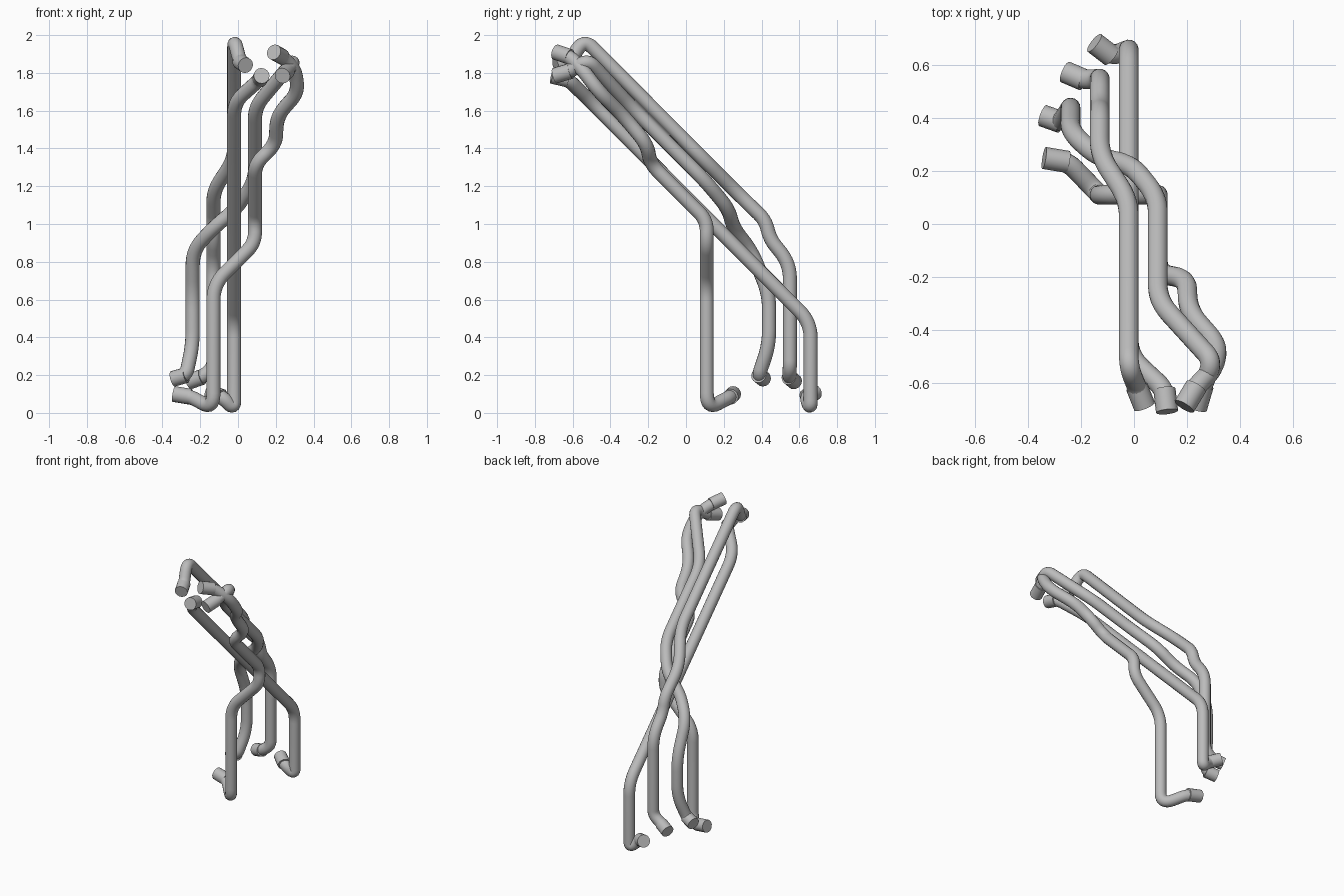
import bpy
from mathutils import Vector

cube = bpy.data.objects.get("Cube")
if cube:
    bpy.data.objects.remove(cube, do_unlink=True)

TUBE_RADIUS = 0.0375
COLLAR_RADIUS = 0.042

# One plain metal colour
metal = bpy.data.materials.new("grey metal")
metal.use_nodes = True
GREY = (0.5, 0.5, 0.5, 1)
metal.diffuse_color = GREY
metal.node_tree.nodes["Principled BSDF"].inputs["Base Color"].default_value = GREY


def rounded(points, reach=0.085, steps=8):
    """Replace each corner of a path by a smooth bend."""
    pts = [Vector(p) for p in points]
    path = [pts[0]]
    for a, b, c in zip(pts, pts[1:], pts[2:]):
        cut = min(reach, (a - b).length * 0.48, (c - b).length * 0.48)
        start = b + (a - b).normalized() * cut
        end = b + (c - b).normalized() * cut
        for i in range(steps + 1):
            t = i / steps
            path.append(start * (1 - t) ** 2 + b * 2 * t * (1 - t) + end * t * t)
    path.append(pts[-1])
    return path


def sweep(name, path, radius):
    """Round solid bar along a path, turned into a mesh."""
    curve = bpy.data.curves.new(name, "CURVE")
    curve.dimensions = "3D"
    curve.bevel_depth = radius
    curve.bevel_resolution = 6
    curve.use_fill_caps = True
    spline = curve.splines.new("POLY")
    spline.points.add(len(path) - 1)
    for point, co in zip(spline.points, path):
        point.co = (*co, 1)
    curve.materials.append(metal)
    obj = bpy.data.objects.new(name, curve)
    bpy.context.collection.objects.link(obj)
    bpy.ops.object.select_all(action="DESELECT")
    obj.select_set(True)
    bpy.context.view_layer.objects.active = obj
    bpy.ops.object.convert(target="MESH")
    bpy.ops.object.shade_smooth_by_angle()


def pipe(name, points):
    """Bent tube whose first and last stretches carry a collar."""
    path = rounded(points)
    sweep(name + "_tube", path, TUBE_RADIUS)
    for end, (tip, root) in (("lower", points[:2]), ("upper", points[:-3:-1])):
        sweep(f"{name}_{end}_collar", [Vector(tip), Vector(root)], COLLAR_RADIUS)


# Rear pipe: straight leg, then one long slope
pipe("rear_pipe", [
    (-.15, .685, .11), (-.085, .635, .085), (-.02, .66, .02), (-.02, .66, .48),
    (-.02, -.5, 1.645), (.115, -.625, 1.765), (.125, -.71, 1.785)])

# Top pipe: double bend above the leg, side step, hook at the upper end
pipe("top_pipe", [
    (-.26, .575, .165), (-.19, .545, .19), (-.13, .55, .24), (-.13, .55, .79),
    (-.13, .445, .92), (-.13, .42, 1.02), (-.13, .26, 1.175), (-.02, .09, 1.345),
    (-.02, -.54, 1.98), (.01, -.615, 1.86), (.04, -.69, 1.84)])

# Middle pipe: long diagonal crossing and outward sweep
pipe("middle_pipe", [
    (-.345, .41, .18), (-.275, .385, .2), (-.24, .44, .36), (-.24, .44, .63),
    (-.24, .345, .86), (-.13, .25, .98), (-.01, .225, 1.08), (.09, .1, 1.23),
    (.09, -.29, 1.62), (.3, -.52, 1.87), (.26, -.61, 1.81), (.235, -.695, 1.785)])

# Front pipe: side-stepping leg, jog on the slope, inward curl
pipe("front_pipe", [
    (-.34, .25, .1), (-.25, .235, .085), (-.13, .11, .02), (-.13, .11, .68),
    (.09, .11, .9), (.09, .11, 1.02), (.09, -.19, 1.32), (.2, -.205, 1.42),
    (.205, -.33, 1.57), (.32, -.46, 1.7), (.3, -.55, 1.82), (.235, -.615, 1.885),
    (.19, -.69, 1.91)])
